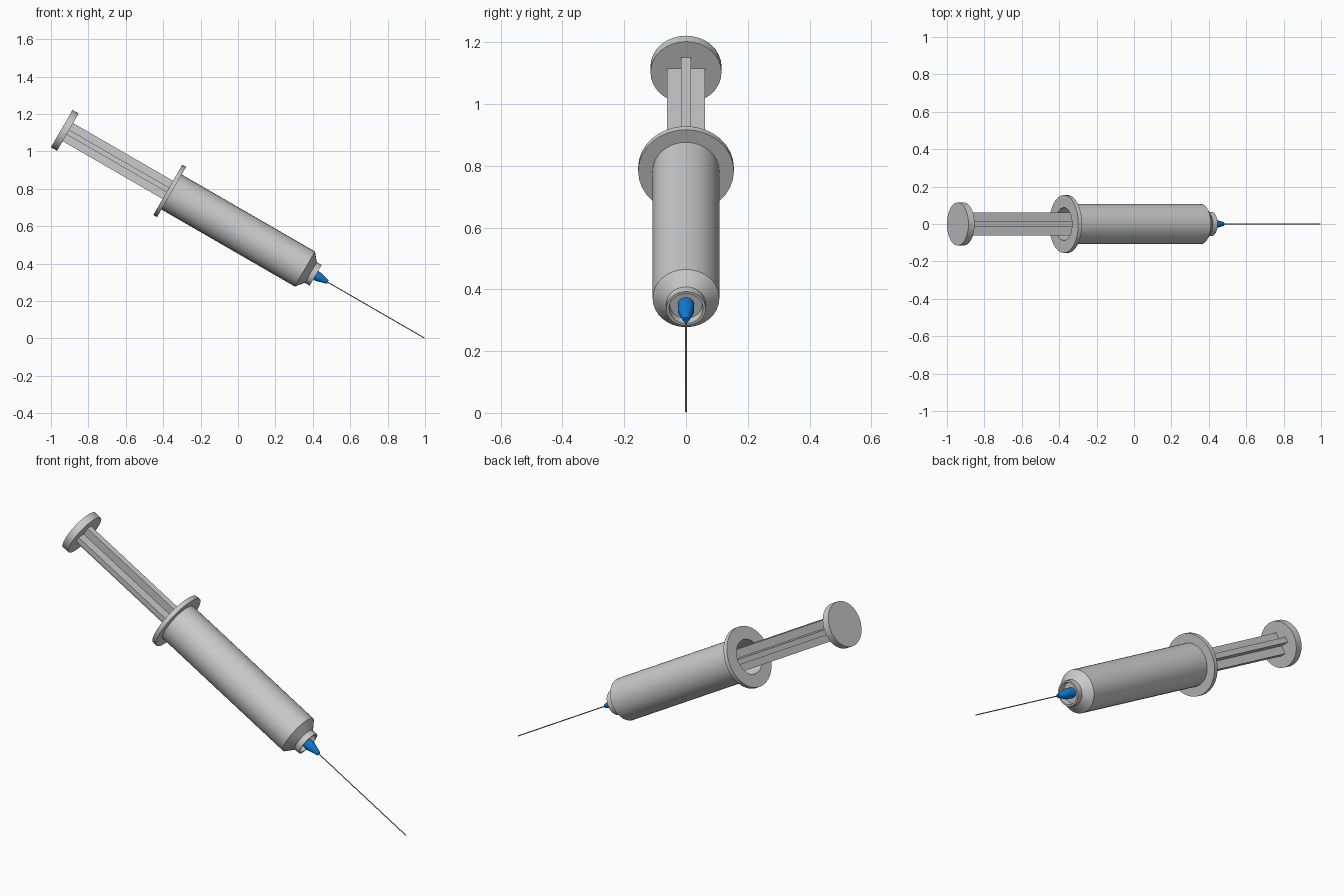
import bpy, bmesh, math
from mathutils import Matrix

if "Cube" in bpy.data.objects:
    bpy.data.objects.remove(bpy.data.objects["Cube"])

# Local axis: z runs from the needle tip (0) back to the thumb disc, tilted 30 degrees
TILT = Matrix.Translation((1, 0, 0)) @ Matrix.Rotation(math.radians(-60), 4, 'Y')


def material(name, rgb):
    m = bpy.data.materials.new(name)
    m.diffuse_color = (*rgb, 1)
    m.use_nodes = True
    m.node_tree.nodes["Principled BSDF"].inputs["Base Color"].default_value = m.diffuse_color
    return m


GREY = material("light_grey", (0.60, 0.60, 0.60))
BLUE = material("blue", (0.005, 0.20, 0.68))
STEEL = material("steel", (0.32, 0.32, 0.34))


def finish(name, bm, mat):
    bmesh.ops.recalc_face_normals(bm, faces=bm.faces)
    me = bpy.data.meshes.new(name)
    bm.to_mesh(me)
    bm.free()
    me.materials.append(mat)
    for p in me.polygons:
        p.use_smooth = True
    me.set_sharp_from_angle(angle=math.radians(28))
    ob = bpy.data.objects.new(name, me)
    ob.matrix_world = TILT
    bpy.context.collection.objects.link(ob)
    return ob


def lathe(name, profile, mat, sides=32):
    """Revolve (radius, distance from tip) points about the syringe axis."""
    bm = bmesh.new()
    rings = []
    for r, s in profile:
        if r == 0:
            rings.append([bm.verts.new((0, 0, s))])
        else:
            rings.append([bm.verts.new((r * math.cos(2 * math.pi * i / sides),
                                        r * math.sin(2 * math.pi * i / sides), s))
                          for i in range(sides)])
    for a, b in zip(rings, rings[1:]):
        for i in range(sides):
            j = (i + 1) % sides
            loop = [a[i % len(a)], a[j % len(a)], b[j % len(b)], b[i % len(b)]]
            bm.faces.new(list(dict.fromkeys(loop)))
    return finish(name, bm, mat)


# Hollow barrel with finger flange, tapered shoulder and open collar
lathe("barrel", [(0, 0.702), (0.052, 0.702), (0.055, 0.675), (0.064, 0.675),
                 (0.064, 0.705), (0.108, 0.742), (0.108, 1.565), (0.155, 1.565),
                 (0.155, 1.588), (0.088, 1.588), (0.088, 0.765), (0, 0.765)], GREY)

# Plunger: piston, cross-shaped rod and thumb disc
lathe("piston", [(0, 1.25), (0.086, 1.25), (0.086, 1.29), (0, 1.29)], GREY)
lathe("thumb_disc", [(0, 2.205), (0.115, 2.205), (0.115, 2.243), (0, 2.243)], GREY)

bm = bmesh.new()
h, w, tx, ty = 0.056, 0.061, 0.014, 0.016
section = [(h, -ty), (h, ty), (tx, ty), (tx, w), (-tx, w), (-tx, ty),
           (-h, ty), (-h, -ty), (-tx, -ty), (-tx, -w), (tx, -w), (tx, -ty)]
face = bm.faces.new([bm.verts.new((x, y, 1.28)) for x, y in section])
ext = bmesh.ops.extrude_face_region(bm, geom=[face])
bmesh.ops.translate(bm, vec=(0, 0, 0.93),
                    verts=[v for v in ext["geom"] if isinstance(v, bmesh.types.BMVert)])
finish("plunger_rod", bm, GREY)

# Blue needle hub
lathe("needle_hub", [(0, 0.705), (0.026, 0.705), (0.026, 0.658), (0.017, 0.628),
                     (0.010, 0.602), (0, 0.602)], BLUE, 24)

# Needle
lathe("needle", [(0, 0.62), (0.0026, 0.62), (0.0026, 0.008), (0, 0)], STEEL, 12)
